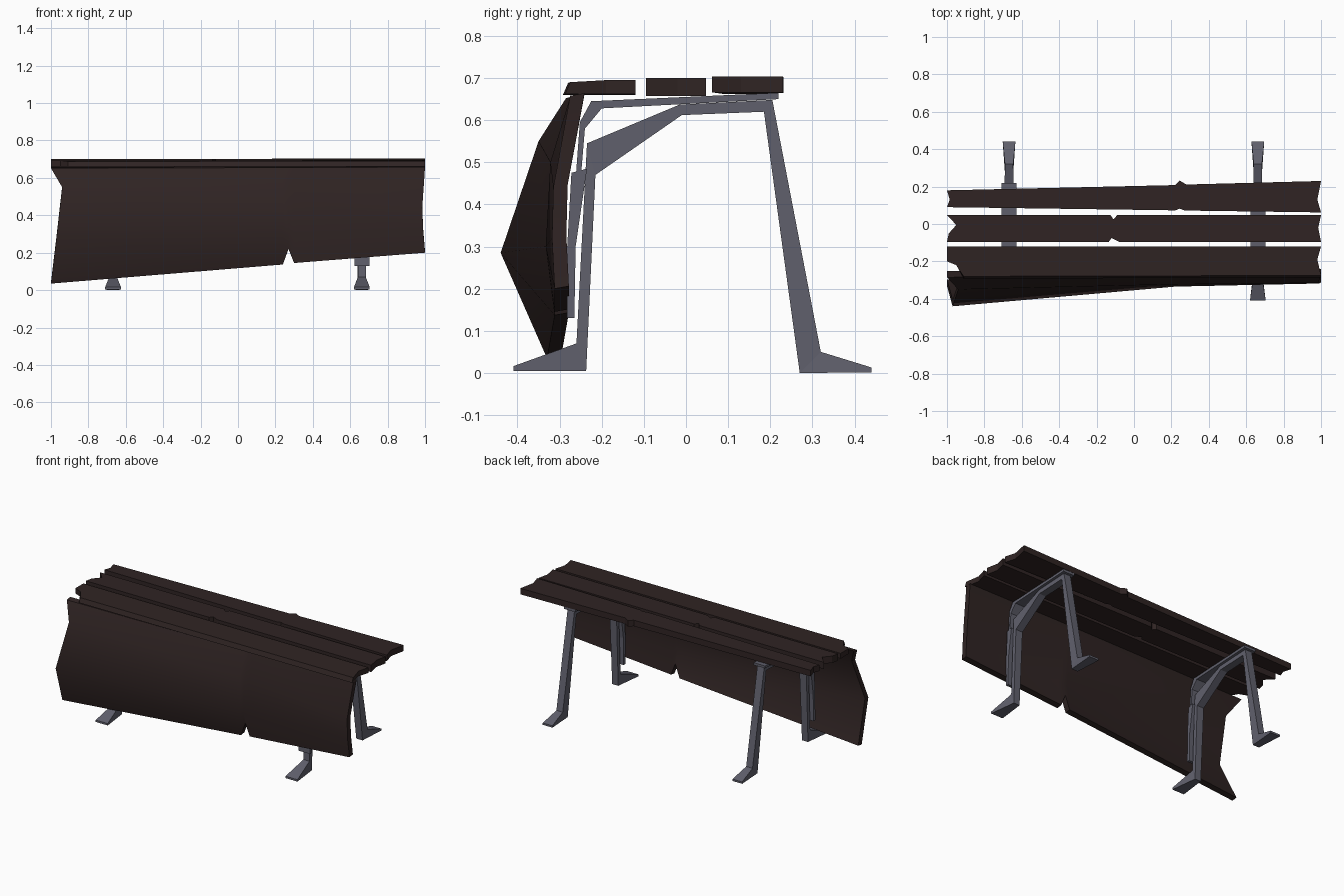
import bpy, bmesh

if "Cube" in bpy.data.objects:
    bpy.data.objects.remove(bpy.data.objects["Cube"])


def material(name, rgb):
    m = bpy.data.materials.new(name)
    m.diffuse_color = (*rgb, 1)
    m.use_nodes = True
    m.node_tree.nodes["Principled BSDF"].inputs["Base Color"].default_value = m.diffuse_color
    return m


wood = material("dark_wood", (0.029, 0.0175, 0.017))
metal = material("grey_metal", (0.118, 0.118, 0.152))


def finish(name, bm, mat):
    bmesh.ops.recalc_face_normals(bm, faces=bm.faces)
    me = bpy.data.meshes.new(name)
    bm.to_mesh(me)
    bm.free()
    me.materials.append(mat)
    ob = bpy.data.objects.new(name, me)
    bpy.context.scene.collection.objects.link(ob)
    return ob


def plank(name, outline, bottom, top, tilt=0.0, splay=0.0):
    """Board from an (x, y) outline; splay pushes the front lower edge outward."""
    bm = bmesh.new()
    ymin = min(y for _, y in outline)
    lo, hi = [], []
    for x, y in outline:
        s = splay if y < ymin + 0.03 else 0
        lo.append(bm.verts.new((x, y - s, bottom + tilt * x)))
        hi.append(bm.verts.new((x, y, top + tilt * x - s * 0.4)))
    bm.faces.new(lo)
    bm.faces.new(hi)
    n = len(lo)
    for i in range(n):
        j = (i + 1) % n
        bm.faces.new((lo[i], lo[j], hi[j], hi[i]))
    return finish(name, bm, wood)


def strip(name, x, path):
    """Bar along (outer y, z, inner y, z, half width) stations."""
    bm = bmesh.new()
    rings = [[bm.verts.new(p) for p in
              ((x - w, a, b), (x + w, a, b), (x + w, c, d), (x - w, c, d))]
             for a, b, c, d, w in path]
    for r, s in zip(rings, rings[1:]):
        for i in range(4):
            j = (i + 1) % 4
            bm.faces.new((r[i], r[j], s[j], s[i]))
    bm.faces.new(rings[0])
    bm.faces.new(rings[-1])
    return finish(name, bm, metal)


# Seat planks with splintered ends and chipped edges
plank("front_seat_plank",
      [(-1, -0.12), (1, -0.12), (0.98, -0.19), (1, -0.275), (-0.91, -0.28),
       (-0.95, -0.22), (-1, -0.20)], 0.661, 0.694, 0.001, 0.012)
plank("middle_seat_plank",
      [(-1, 0.047), (-0.125, 0.047), (-0.11, 0.025), (-0.09, 0.047), (1, 0.047),
       (0.985, -0.02), (1, -0.095), (-0.08, -0.095), (-0.12, -0.075),
       (-0.135, -0.095), (-1, -0.095), (-0.99, -0.05), (-0.95, -0.005)],
      0.657, 0.70)
plank("rear_seat_plank",
      [(-1, 0.18), (0.22, 0.208), (0.245, 0.232), (0.28, 0.211), (1, 0.23),
       (0.98, 0.13), (1, 0.062), (0.27, 0.072), (0.245, 0.082), (0.22, 0.073),
       (-1, 0.09), (-0.985, 0.13)], 0.664, 0.702, 0.002)

# Wide warped front board with a split in its lower edge
def middle(x, zb):
    return [(x, -0.275, 0.655), (x, -0.322, 0.50), (x, -0.333, 0.30), (x, -0.312, zb)]


columns = [
    [(-1, -0.285, 0.652), (-0.94, -0.35, 0.55), (-0.97, -0.44, 0.285), (-1, -0.33, 0.035)],
    middle(0.24, 0.137), middle(0.27, 0.22), middle(0.30, 0.145),
    [(1, -0.275, 0.658), (0.985, -0.315, 0.44), (0.99, -0.318, 0.32), (1, -0.312, 0.20)],
]
bm = bmesh.new()
front = [[bm.verts.new(p) for p in c] for c in columns]
back = [[bm.verts.new((x, y + 0.034, z + 0.006)) for x, y, z in c] for c in columns]
for g in (front, back):
    for a, b in zip(g, g[1:]):
        for i in range(3):
            bm.faces.new((a[i], b[i], b[i + 1], a[i + 1]))
for i in range(4):
    for r in (0, 3):
        bm.faces.new((front[i][r], front[i + 1][r], back[i + 1][r], back[i][r]))
for c in (0, -1):
    for i in range(3):
        bm.faces.new((front[c][i], front[c][i + 1], back[c][i + 1], back[c][i]))
board = finish("front_board", bm, wood)
bpy.context.view_layer.objects.active = board
board.select_set(True)
bpy.ops.object.shade_smooth_by_angle()

# Two metal frames: legs and beam, bent top bracket, lower board bracket
for side, x in (("left", -0.668), ("right", 0.662)):
    strip(side + "_leg_frame", x, [
        (0.44, 0.013, 0.44, 0.001, 0.034),
        (0.32, 0.05, 0.27, 0.0, 0.022),
        (0.205, 0.648, 0.185, 0.62, 0.024),
        (-0.015, 0.637, -0.01, 0.612, 0.024),
        (-0.235, 0.545, -0.215, 0.47, 0.024),
        (-0.26, 0.07, -0.237, 0.004, 0.021),
        (-0.41, 0.016, -0.41, 0.004, 0.042)])
    strip(side + "_top_bracket", x, [
        (0.22, 0.665, 0.22, 0.65, 0.04),
        (-0.225, 0.645, -0.20, 0.628, 0.04),
        (-0.252, 0.595, -0.24, 0.58, 0.04),
        (-0.262, 0.46, -0.25, 0.46, 0.04)])
    strip(side + "_board_bracket", x, [
        (-0.272, 0.475, -0.235, 0.485, 0.04),
        (-0.282, 0.30, -0.262, 0.30, 0.04),
        (-0.283, 0.13, -0.265, 0.13, 0.04)])
